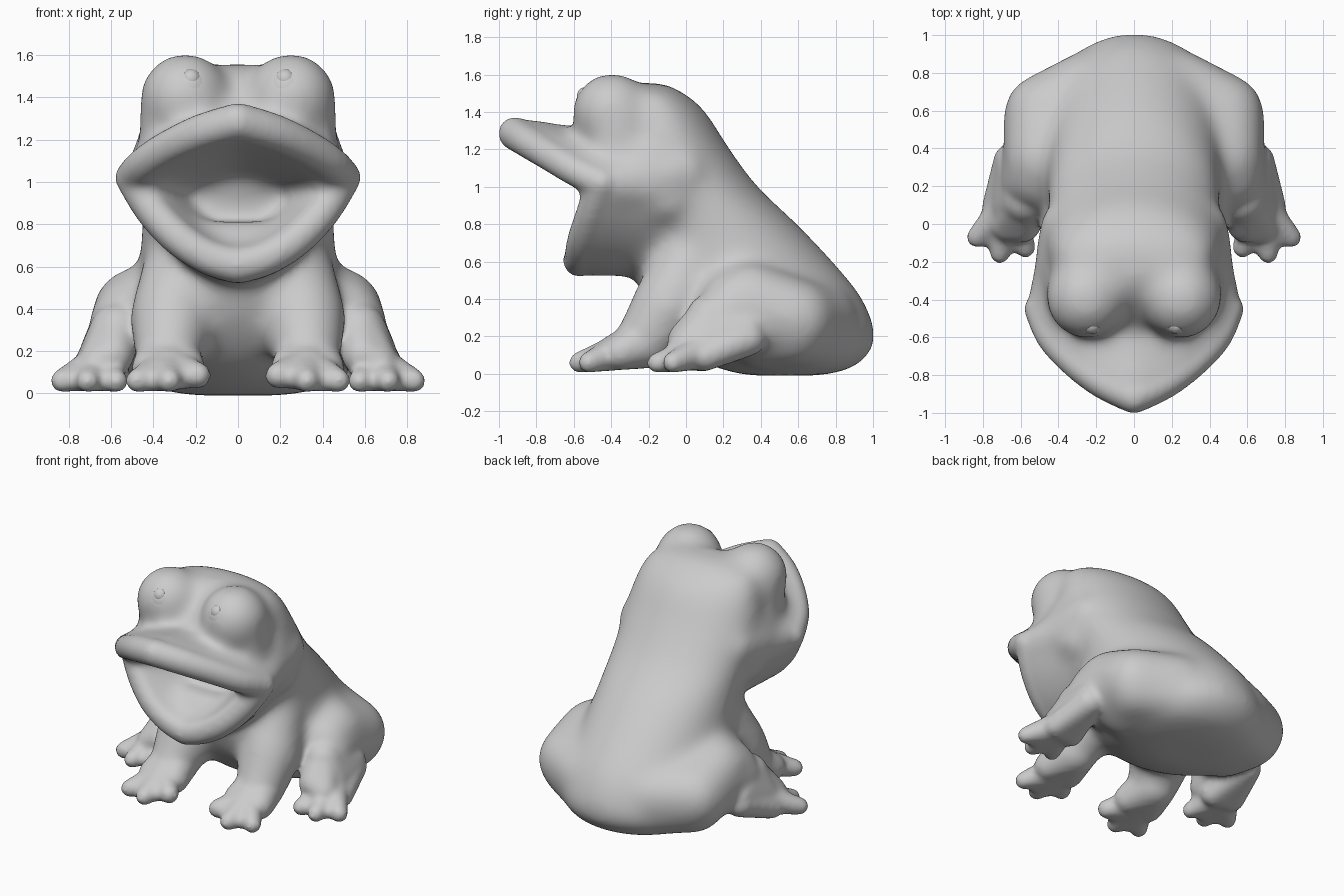
import bpy, bmesh, math
from mathutils import Vector

cube = bpy.data.objects.get("Cube")
if cube:
    bpy.data.objects.remove(cube)

skin = bpy.data.materials.new("grey_skin")
skin.use_nodes = True
GREY = (0.6, 0.6, 0.6, 1)
skin.diffuse_color = GREY
skin.node_tree.nodes["Principled BSDF"].inputs["Base Color"].default_value = GREY

tmp = bmesh.new()
bmesh.ops.create_icosphere(tmp, subdivisions=3, radius=1)
UNIT = [v.co.copy() for v in tmp.verts]
tmp.free()
body = bmesh.new()


def hull(*balls):
    """Convex skin around balls (x, y, z, r), added to the body."""
    bm = bmesh.new()
    for x, y, z, r in balls:
        for u in UNIT:
            bm.verts.new(Vector((x, y, z)) + u * r)
    bmesh.ops.convex_hull(bm, input=bm.verts[:])
    loose = [v for v in bm.verts if not v.link_faces]
    bmesh.ops.delete(bm, geom=loose, context='VERTS')
    bmesh.ops.recalc_face_normals(bm, faces=bm.faces[:])
    me = bpy.data.meshes.new("piece")
    bm.to_mesh(me)
    bm.free()
    body.from_mesh(me)
    bpy.data.meshes.remove(me)


def both(*balls):
    hull(*balls)
    hull(*[(-x, y, z, r) for x, y, z, r in balls])


def chain(*balls):
    for a, b in zip(balls, balls[1:]):
        both(a, b)


def curve(rows, steps=5):
    """Smooth curve through the given rows of numbers."""
    pts = [Vector(r) for r in rows]
    pts = [pts[0]] + pts + [pts[-1]]
    out = []
    for a, b, c, d in zip(pts, pts[1:], pts[2:], pts[3:]):
        for i in range(steps):
            t = i / steps
            out.append(b + (c - a) * (t / 2) + (a * 2 - b * 5 + c * 4 - d) * (t * t / 2)
                       + (b * 3 - a - c * 3 + d) * (t ** 3 / 2))
    return out + [pts[-1]]


def add_object(me, name):
    ob = bpy.data.objects.new(name, me)
    bpy.context.collection.objects.link(ob)
    me.materials.clear()
    me.materials.append(skin)
    for p in me.polygons:
        p.use_smooth = True
    return ob


def fuse(voxel, rounds):
    """Melt all pieces in the body into one softened skin."""
    me = bpy.data.meshes.new("pieces")
    body.to_mesh(me)
    body.clear()
    ob = add_object(me, "pieces")
    remesh = ob.modifiers.new("fuse", 'REMESH')
    remesh.mode = 'VOXEL'
    remesh.voxel_size = voxel
    soften = ob.modifiers.new("soften", 'SMOOTH')
    soften.factor = .5
    soften.iterations = rounds
    fused = bpy.data.meshes.new_from_object(
        ob.evaluated_get(bpy.context.evaluated_depsgraph_get()))
    bpy.data.objects.remove(ob)
    bpy.data.meshes.remove(me)
    return fused


# Torso and head: height, front, back, half width
TORSO = [(-.01, .35, .7, .2), (.02, .2, .86, .38), (.09, .04, .965, .48),
         (.2, -.1, 1.015, .52), (.4, -.23, .945, .51), (.6, -.27, .785, .47),
         (.8, -.28, .595, .455), (1.0, -.33, .385, .46), (1.2, -.42, .235, .47),
         (1.4, -.42, .105, .43), (1.5, -.35, -.01, .36), (1.555, -.3, -.12, .2)]
rings = []
N = 40
zs = [curve([(r[0], r[k], 0) for r in TORSO]) for k in (1, 2, 3)]
for f, b, w in zip(*zs):
    mid, half = (f.y + b.y) / 2, (b.y - f.y) / 2
    rings.append([body.verts.new((w.y * math.cos(a), mid + half * math.sin(a), f.x))
                  for a in (2 * math.pi * i / N for i in range(N))])
for lo, hi in zip(rings, rings[1:]):
    for i in range(N):
        j = (i + 1) % N
        body.faces.new((lo[i], lo[j], hi[j], hi[i]))
body.faces.new(rings[0][::-1])
body.faces.new(rings[-1])

# Upper and lower jaws: slabs from the lip back into the head
UPPER = [(0, -.915, 1.285, .09), (.17, -.835, 1.235, .088), (.33, -.715, 1.16, .084),
         (.44, -.59, 1.085, .084), (.495, -.45, 1.02, .087)]
LOWER = [(0, -.57, .605, .088), (.13, -.565, .64, .085), (.27, -.55, .725, .084),
         (.4, -.505, .86, .084), (.495, -.45, 1.02, .087)]


def jaw(lip, mid, back):
    pts = [tuple(p) for p in curve(lip, 3)]
    for a, b in zip(pts, pts[1:]):
        both(a, b, mid(a), mid(b))
        both(mid(a), mid(b), back(a), back(b))


jaw(UPPER, lambda p: (p[0] * .88, -.36, p[2] * .6 + .4, .12),
    lambda p: (p[0] * .74, -.1, p[2] * .5 + .5, .14))
jaw(LOWER, lambda p: (p[0] * .86, -.28, p[2] + .02, .11),
    lambda p: (p[0] * .74, -.02, p[2] + .06, .14))
# Tongue
hull((0, -.43, .71, .08), (.15, -.39, .74, .08), (-.15, -.39, .74, .08))

# Brow bulges, cheeks under them and bridge between the eyes
both((.25, -.395, 1.395, .218))
both((.25, -.38, 1.38, .2), (.22, -.13, 1.33, .18))
both((.26, -.37, 1.36, .21), (.3, -.36, 1.2, .17))
both((.36, -.24, 1.1, .15), (.34, -.1, .94, .16), (.3, -.14, 1.2, .17))
hull((0, -.27, 1.42, .14), (0, -.48, 1.25, .11))

# Thighs, blended towards the rump, and shins
both((.475, .58, .29, .22), (.475, .34, .385, .215), (.24, .7, .28, .22))
both((.47, .58, .24, .2), (.4, .4, .2, .18), (.26, .7, .22, .2))
both((.5, .26, .37, .19), (.56, .2, .28, .16), (.53, .38, .28, .17))

# Front legs
chain((.25, .02, .56, .21), (.31, -.09, .36, .205), (.33, -.21, .19, .165),
      (.33, -.32, .12, .115))

# Soften the large forms first, so that they flow into each other
soft = fuse(.03, 22)
body.from_mesh(soft)
bpy.data.meshes.remove(soft)

# Lips
for lip in (UPPER, LOWER):
    chain(*[tuple(p) for p in curve(lip, 3)])


def foot(heel, toes):
    """Webbed foot: thin web between toes, with a thicker ridge along each."""
    hx, hy, hz, hr = heel
    web = [(hx + (x - hx) * .84, hy + (y - hy) * .84, z + .002, r * .9)
           for x, y, z, r in toes]
    for a, b in zip(web, web[1:]):
        both(heel, a, b)
    for toe in toes:
        both((hx, hy, hz, hr * .9), toe)


# Hind feet with heel, then front feet
both((.635, .33, .23, .1), (.64, .1, .16, .12), (.57, .13, .3, .13))
both((.65, .335, .19, .095), (.73, .1, .09, .075), (.59, .08, .09, .08))
both((.57, .13, .3, .12), (.59, .0, .18, .1), (.66, .0, .14, .1))
foot((.665, .1, .13, .105), [(.83, -.07, .06, .058), (.71, -.155, .058, .056),
                             (.575, -.125, .058, .056)])
both((.25, -.35, .12, .095), (.41, -.35, .115, .095), (.33, -.2, .18, .15))
foot((.33, -.35, .125, .105), [(.19, -.49, .085, .064), (.325, -.57, .06, .058),
                               (.475, -.52, .06, .058)])

# The finished skin
add_object(fuse(.016, 14), "frog_body")


# Eyes: a shallow ball with a small raised pupil
def ball(name, loc, r):
    bm = bmesh.new()
    bmesh.ops.create_uvsphere(bm, u_segments=32, v_segments=20, radius=r)
    me = bpy.data.meshes.new(name)
    bm.to_mesh(me)
    bm.free()
    add_object(me, name).location = loc


for side, s in (("left", 1), ("right", -1)):
    ball(side + "_eye", (s * .235, -.465, 1.43), .128)
    ball(side + "_pupil", (s * .223, -.533, 1.484), .05)
